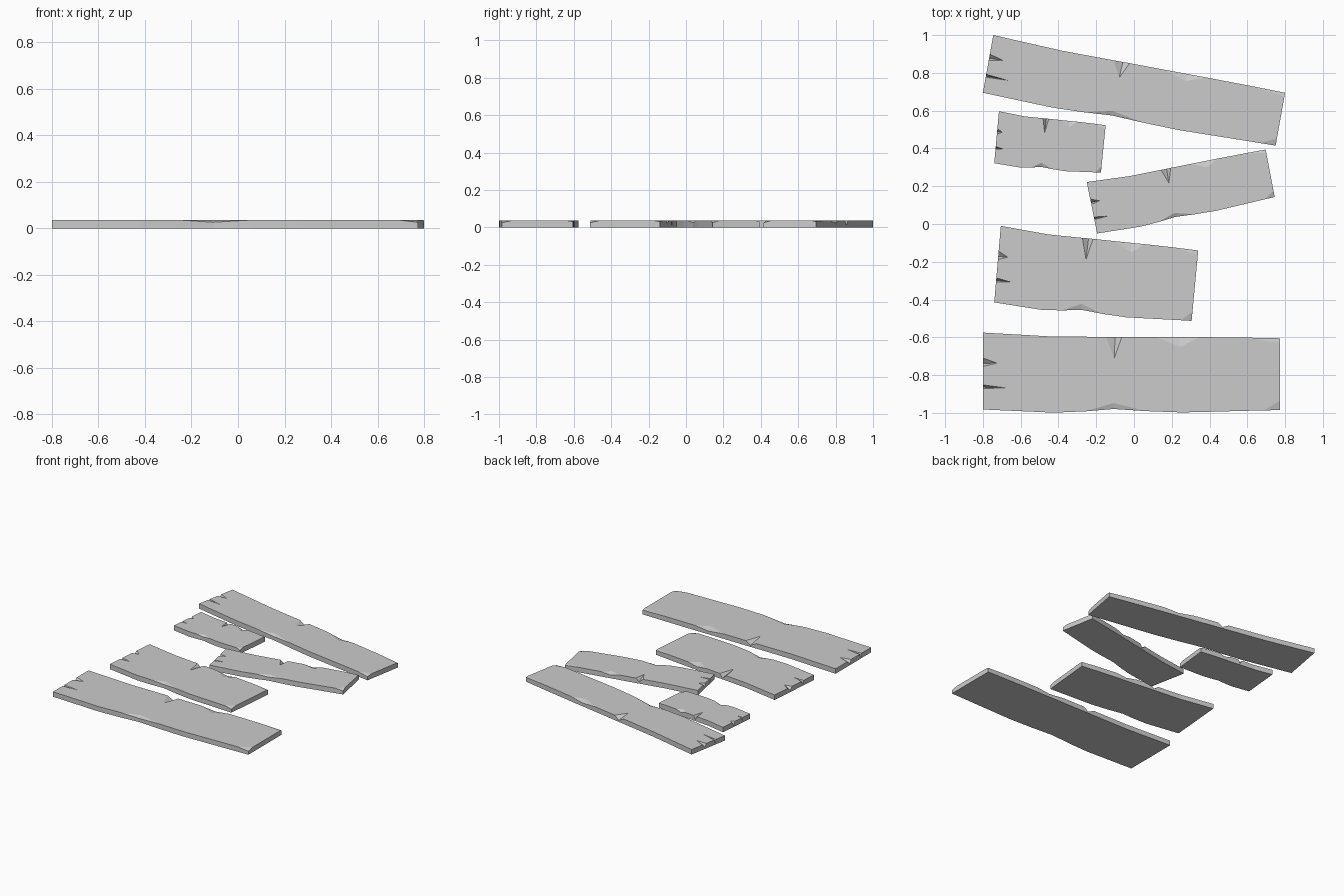
import bpy, bmesh
from mathutils import Vector

if "Cube" in bpy.data.objects:
    bpy.data.objects.remove(bpy.data.objects["Cube"])

T = 0.036  # plank thickness

# Worn outline, counter-clockwise: (along, across, top height, inner tip of chip)
# Height below 1 marks a chip; its two neighbours stay on the top surface.
OUTLINE = [
    (0.00, 0.000, 1, None), (0.24, -0.04, 1, None),
    (0.345, -0.022, 1, None), (0.44, 0.010, 0.72, (0.44, 0.09)),    # worn dip
    (0.55, -0.018, 1, None), (0.67, -0.035, 1, None),
    (0.945, -0.005, 1, None), (1.00, 0.000, 0.72, None),            # broken corner
    (1.00, 0.130, 1, None), (1.00, 0.93, 1, None),
    (1.00, 1.000, 0.88, None), (0.88, 1.00, 1, None),               # worn corner
    (0.73, 0.995, 1, None), (0.66, 0.99, 0.65, (0.665, 0.86)),      # shallow chip
    (0.58, 0.985, 1, None),
    (0.468, 0.98, 1, None), (0.445, 0.978, 0.3, (0.442, 0.69)),     # side crack
    (0.414, 0.975, 1, None), (0.24, 0.965, 1, None),
    (0.00, 1.000, 1, None),
    (0.00, 0.67, 1, None), (0.00, 0.60, 0.3, (0.048, 0.605)),       # end crack
    (0.00, 0.56, 1, None),
    (0.00, 0.32, 1, None), (0.00, 0.29, 0.3, (0.076, 0.285)),       # end crack
    (0.00, 0.27, 1, None),
]


def plank(name, bl, br, tr, tl):
    bl, br, tr, tl = (Vector(c) for c in (bl, br, tr, tl))
    bm = bmesh.new()

    def vert(u, v, h):
        p = bl.lerp(br, u).lerp(tl.lerp(tr, u), v)
        return bm.verts.new((p.x, p.y, h * T))

    low = [vert(u, v, 0) for u, v, h, c in OUTLINE]
    rim = [vert(u, v, h) for u, v, h, c in OUTLINE]
    n = len(OUTLINE)
    top = []
    for i, (u, v, h, tip) in enumerate(OUTLINE):
        j = (i + 1) % n
        bm.faces.new((low[i], low[j], rim[j], rim[i]))
        if h == 1:
            top.append(rim[i])
        elif tip:
            c = vert(*tip, 1)
            top.append(c)
            bm.faces.new((rim[i - 1], rim[i], c))
            bm.faces.new((rim[i], rim[j], c))
        else:
            bm.faces.new((rim[i - 1], rim[i], rim[j]))
    bm.faces.new(top)
    bm.faces.new(low[::-1])
    bmesh.ops.recalc_face_normals(bm, faces=bm.faces)
    mesh = bpy.data.meshes.new(name)
    bm.to_mesh(mesh)
    bm.free()
    bpy.context.collection.objects.link(bpy.data.objects.new(name, mesh))


# Five planks, each placed by its four corners
plank("long_back_plank", (-0.80, 0.695), (0.75, 0.415), (0.80, 0.695), (-0.745, 1.0))
plank("short_plank", (-0.74, 0.322), (-0.175, 0.272), (-0.15, 0.523), (-0.715, 0.597))
plank("tilted_plank", (-0.195, -0.05), (0.745, 0.143), (0.697, 0.394), (-0.25, 0.222))
plank("medium_plank", (-0.74, -0.415), (0.305, -0.513), (0.34, -0.14), (-0.705, -0.01))
plank("long_front_plank", (-0.80, -0.982), (0.773, -0.985), (0.773, -0.605), (-0.80, -0.575))
